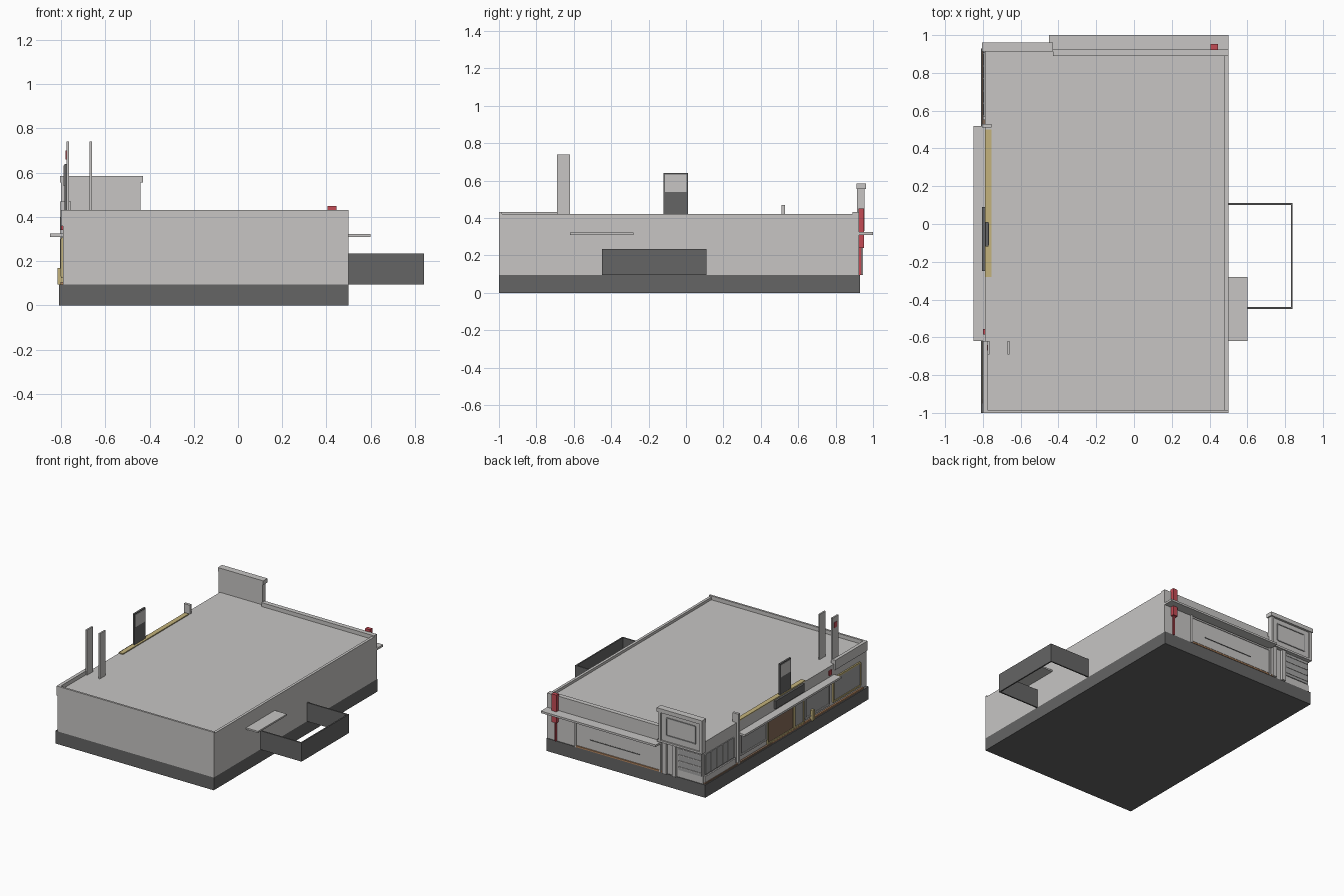
import bpy

cube = bpy.data.objects.get("Cube")
if cube:
    bpy.data.objects.remove(cube, do_unlink=True)


def material(name, red, green, blue):
    mat = bpy.data.materials.new(name)
    mat.use_nodes = True
    colour = (red, green, blue, 1)
    mat.diffuse_color = colour
    mat.node_tree.nodes["Principled BSDF"].inputs["Base Color"].default_value = colour
    return mat


wall = material("light grey wall", .57, .56, .55)
dark = material("charcoal", .13, .13, .13)
red = material("red", .55, .07, .09)
yellow = material("pale yellow", .55, .45, .2)
brown = material("brown", .24, .15, .1)
orange = material("tan orange", .45, .24, .12)
glass = material("grey glass", .36, .36, .36)


def box(name, mat, x, y, z):
    """Box spanning the given (low, high) ranges."""
    mesh = bpy.data.meshes.new(name)
    verts = [(a, b, c) for a in x for b in y for c in z]
    faces = [(0, 1, 3, 2), (4, 6, 7, 5), (0, 4, 5, 1),
             (2, 3, 7, 6), (0, 2, 6, 4), (1, 5, 7, 3)]
    mesh.from_pydata(verts, [], faces)
    mesh.materials.append(mat)
    mesh.update()
    obj = bpy.data.objects.new(name, mesh)
    bpy.context.collection.objects.link(obj)
    return obj


def side_plate(name, mat, y, z, depth=.006):
    """Thin plate on the shopfront wall."""
    return box(name, mat, (SHOP - depth, SHOP), y, z)


def back_plate(name, mat, x, z, depth=.006):
    """Thin plate on the back wall."""
    return box(name, mat, x, (BACK, BACK + depth), z)


def side_frame(name, mat, y, z, bar=.012):
    """Four proud bars around a shopfront opening."""
    for edge in y:
        side_plate(name + "_upright", mat, (edge - bar / 2, edge + bar / 2), z, .012)
    for edge in z:
        side_plate(name + "_rail", mat, y, (edge - bar / 2, edge + bar / 2), .011)


SHOP, EAST, FRONT, BACK = -.79, .5, -1, .925
BASE, ROOF, TOP = .095, .403, .432

# Foundation and main volume
box("foundation", dark, (-.81, EAST), (FRONT, .93), (0, BASE))
box("building_body", wall, (SHOP, EAST), (FRONT, BACK), (BASE, ROOF))

# Parapets
box("front_parapet", wall, (SHOP, EAST), (FRONT, -.985), (ROOF, TOP))
box("east_parapet", wall, (.48, EAST), (-.985, .89), (ROOF, .422))
box("back_parapet", wall, (-.43, EAST), (.89, BACK), (ROOF, TOP))
box("shop_parapet", wall, (SHOP, -.775), (-.985, -.62), (ROOF, TOP))
box("fascia", wall, (-.80, SHOP), (FRONT, -.62), (.36, TOP))
box("roof_edge_strip", yellow, (SHOP, -.755), (-.28, .5), (ROOF, .41))

# Loading yard enclosure and its canopy
box("yard_south_wall", dark, (EAST, .84), (-.45, -.44), (BASE, .235))
box("yard_north_wall", dark, (EAST, .84), (.10, .11), (BASE, .235))
box("yard_outer_wall", dark, (.83, .84), (-.44, .10), (BASE, .235))
box("yard_canopy", wall, (EAST, .60), (-.62, -.28), (.31, .322))

# Long canopies
box("shop_canopy", wall, (-.85, SHOP), (-.62, .52), (.31, .325))
box("back_canopy", wall, (-.45, EAST), (BACK, 1), (.31, .325))

# Back wall: framed panel, slit and tan plinth
back_plate("back_panel", wall, (-.44, .26), (.11, .30))
for edge in (-.44, .26):
    back_plate("back_panel_upright", wall, (edge - .006, edge + .006), (BASE, .31), .012)
back_plate("back_panel_rail", wall, (-.44, .26), (.29, .302), .011)
back_plate("back_slit", dark, (-.27, .14), (.175, .181), .009)
back_plate("back_plinth", orange, (-.48, .26), (BASE, .106), .009)

# Raised sign at the corner
box("sign_panel", wall, (-.79, -.44), (.915, .945), (.34, .56))
box("sign_cap", wall, (-.805, -.43), (.912, .962), (.555, .585))
box("sign_sill", wall, (-.80, -.43), (.912, .955), (.33, .345))
for x in (-.79, -.45):
    box("sign_edge", wall, (x - .01, x + .01), (.915, .955), (.345, .555))
for x in (-.74, -.50):
    box("sign_frame_upright", glass, (x - .004, x + .004), (.945, .95), (.39, .52))
for z in (.39, .52):
    box("sign_frame_rail", glass, (-.74, -.50), (.945, .95), (z - .004, z + .004))
for x in (-.48, -.56):
    box("sign_pillar", wall, (x - .015, x + .015), (BACK, .945), (BASE, .34))

# Corner glazing with a fine grid
back_plate("corner_back_glass", glass, (-.78, -.59), (.15, .32))
side_plate("corner_side_glass", glass, (.57, .91), (.16, .31))
for i in range(4):
    z = .17 + i * .045
    back_plate("corner_back_bar", wall, (-.78, -.59), (z, z + .006), .01)
for i in range(6):
    y = .57 + i * .066
    side_plate("corner_side_bar", wall, (y, y + .006), (.16, .31), .01)
side_plate("corner_low_wall", wall, (.55, .92), (.106, .15), .01)

# Red pylon
box("red_pylon", red, (.405, .445), (.922, .952), (.24, .45))
box("red_pylon_pole", red, (.42, .43), (BACK, .938), (BASE, .24))

# Fin dividing the shopfront
box("shop_fin", wall, (-.805, -.775), (.51, .53), (BASE, .47))
box("shop_fin_head", wall, (-.80, -.755), (.51, .53), (ROOF, .47))

# Shopfront windows, door and plinth
side_plate("brown_plinth", brown, (.13, .92), (BASE, .106), .015)
side_plate("orange_plinth", orange, (-.95, .13), (BASE, .106), .012)
bays = [("display_window", glass, wall, .19, .49, .15),
        ("shop_door", brown, yellow, -.13, .17, .11),
        ("side_window", glass, yellow, -.25, -.14, .11),
        ("grey_window", glass, wall, -.55, -.27, .13),
        ("end_window", glass, yellow, -.92, -.60, .13)]
for name, fill, trim, low, high, sill in bays:
    side_plate(name, fill, (low, high), (sill, .30))
    side_frame(name + "_frame", trim, (low, high), (sill, .30))
box("yellow_box", yellow, (-.817, SHOP), (-.355, -.33), (BASE, .17))
side_plate("red_badge", red, (-.585, -.555), (.34, .375), .009)

# Dark fascia board and roof sign
side_plate("dark_board", dark, (-.25, .09), (.34, .40), .015)
box("roof_sign", dark, (-.785, -.771), (-.12, .01), (.36, .64))
for x in (-.788, -.771):
    box("roof_sign_face", wall, (x, x + .003), (-.112, .002), (.54, .632))

# Tall roof blades
for x in (-.77, -.665):
    box("roof_blade", wall, (x - .006, x + .006), (-.69, -.62), (ROOF, .74))
box("blade_badge", red, (-.779, -.776), (-.67, -.64), (.66, .70))
